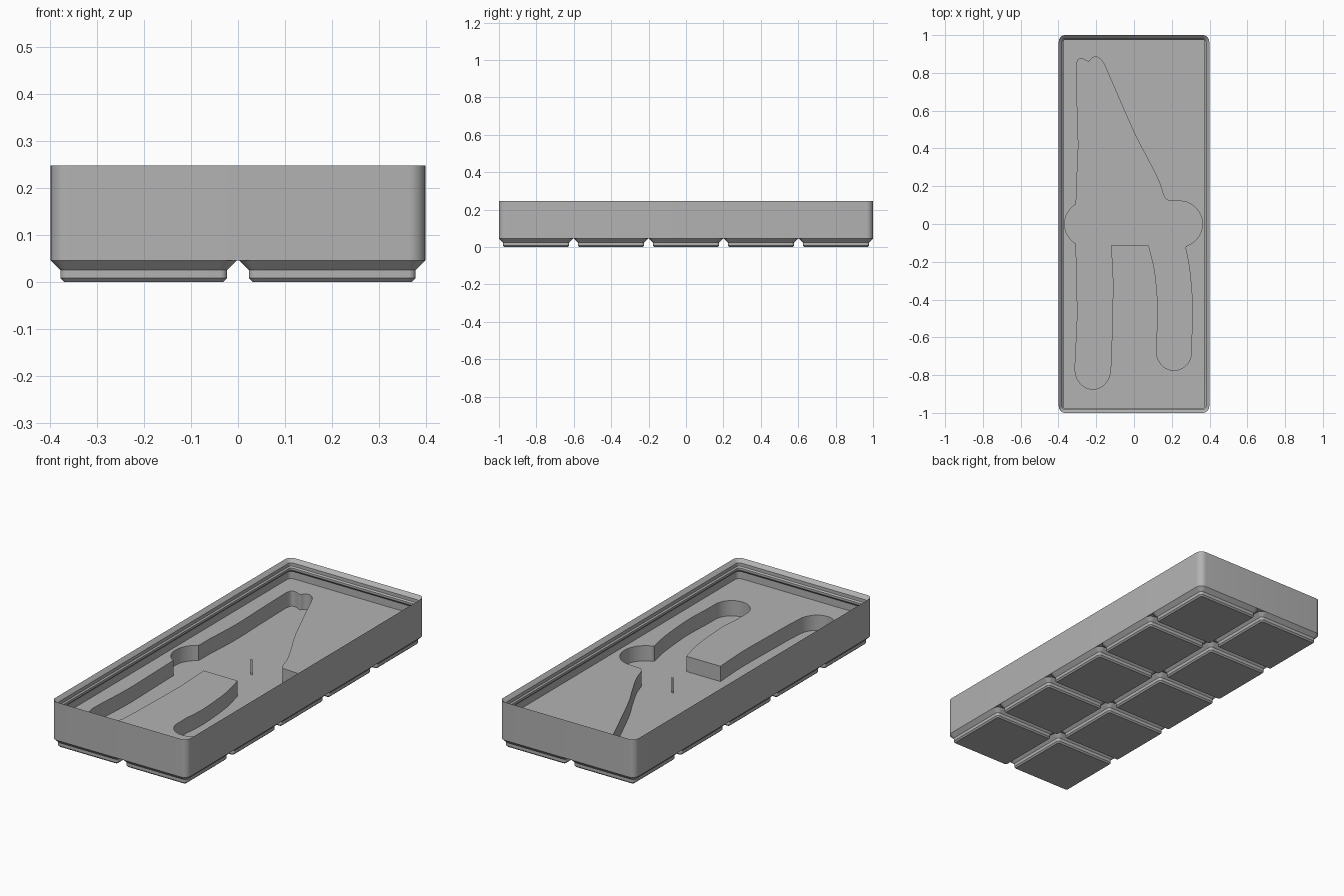
import bpy
import bmesh
from math import cos, sin, radians

cube = bpy.data.objects.get("Cube")
if cube:
    bpy.data.objects.remove(cube, do_unlink=True)

MM = 2 / 209.5            # the tray is laid out in millimetres
CELL = 42
COLUMNS, ROWS = 2, 5
GAP = 0.5
DECK, POCKET_FLOOR = 0.142, 0.061
BASE_TOP = 4.75 * MM
RIM = 0.247

grey = bpy.data.materials.new("plain grey")
grey.use_nodes = True
colour = (0.45, 0.45, 0.45, 1)
grey.diffuse_color = colour
grey.node_tree.nodes["Principled BSDF"].inputs["Base Color"].default_value = colour


def rounded_rect(width, depth, radius, steps=8):
    """Counter-clockwise rounded rectangle centred on the origin."""
    points = []
    for quarter, (sx, sy) in enumerate([(1, 1), (-1, 1), (-1, -1), (1, -1)]):
        for i in range(steps + 1):
            a = radians(90 * (quarter + i / steps))
            points.append((sx * (width / 2 - radius) + radius * cos(a),
                           sy * (depth / 2 - radius) + radius * sin(a)))
    return points


def loft(name, rings, cap_start=True, cap_end=True, at=(0, 0)):
    """Skin a list of (outline, height) rings into one object."""
    bm = bmesh.new()
    loops = [[bm.verts.new((x, y, z)) for x, y in outline] for outline, z in rings]
    for low, high in zip(loops, loops[1:]):
        for i in range(len(low)):
            j = (i + 1) % len(low)
            bm.faces.new((low[i], low[j], high[j], high[i]))
    if cap_start:
        bm.faces.new(loops[0][::-1])
    if cap_end:
        bm.faces.new(loops[-1])
    mesh = bpy.data.meshes.new(name)
    bm.to_mesh(mesh)
    bm.free()
    mesh.materials.append(grey)
    obj = bpy.data.objects.new(name, mesh)
    obj.location = (*at, 0)
    bpy.context.collection.objects.link(obj)
    return obj


def select_only(obj):
    bpy.ops.object.select_all(action='DESELECT')
    obj.select_set(True)
    bpy.context.view_layer.objects.active = obj


def smooth(obj):
    select_only(obj)
    bpy.ops.object.shade_smooth_by_angle(angle=radians(25))


def inset_ring(width, depth, inset, z):
    """Corner-rounded ring, sizes in millimetres, height in model units."""
    outline = rounded_rect(width - 2 * inset, depth - 2 * inset, 3.75 - inset)
    return [(x * MM, y * MM) for x, y in outline], z


# Tray body: outer wall, stepped stacking lip, inner wall and deck
W, D = COLUMNS * CELL - GAP, ROWS * CELL - GAP
lip = [(0, 0), (1.9, 1.9), (1.9, 3.7), (2.6, 4.4), (2.6, 5.6), (1.2, 7)]
rings = [inset_ring(W, D, 0, BASE_TOP)]
rings += [inset_ring(W, D, inset, RIM - drop * MM) for inset, drop in lip]
rings.append(inset_ring(W, D, 1.2, DECK))
body = loft("tray_body", rings)


# Tool-shaped pocket outline, in hundredths of a unit
def arc(cx, cy, rx, ry, start, end, steps=16):
    angles = [radians(start + (end - start) * i / steps) for i in range(steps + 1)]
    return [(cx + rx * cos(a), cy + ry * sin(a)) for a in angles]


def curve(points, steps=5):
    """Smooth run through the points."""
    p = [points[0], *points, points[-1]]
    out = []
    for a, b, c, d in zip(p, p[1:], p[2:], p[3:]):
        for i in range(steps):
            t = i / steps
            out.append(tuple(
                (2 * b[k] + (c[k] - a[k]) * t
                 + (2 * a[k] - 5 * b[k] + 4 * c[k] - d[k]) * t * t
                 + (3 * b[k] - a[k] - 3 * c[k] + d[k]) * t ** 3) / 2 for k in (0, 1)))
    return out + [points[-1]]


jaw_tip = curve([(-30.5, 84), (-29.5, 87), (-27, 87.3), (-24, 86), (-22.5, 87.5),
                 (-20, 88.5), (-17, 86.5), (-15, 83)])
jaw_edge = curve([(-14, 80.5), (0, 48.5), (7, 35), (13, 23), (16, 14.5), (18.5, 12.3)])
right_bulge = arc(24, 0, 12.2, 12.2, 80, -72)
right_leg_outer = curve([(27.2, -12.5), (29.5, -25), (31, -45), (30.5, -60)])
right_leg_end = arc(21.2, -68, 9.2, 9.5, 0, -180)
right_leg_inner = curve([(12, -60), (12.8, -50), (12.3, -38), (10.8, -24), (7.8, -11.5)])
left_leg_inner = curve([(-12.2, -11.5), (-11.2, -30), (-11.5, -50), (-12, -70)])
left_leg_end = arc(-21.8, -77, 9.4, 10.5, 0, -180)
left_leg_outer = curve([(-31, -70), (-30, -50), (-30.3, -30), (-30.7, -12)])
left_bulge = arc(-24.5, 0, 12.2, 12.2, -120, -240)
jaw_back = curve([(-30.5, 20), (-29.5, 40), (-30, 60), (-30.4, 78)])
pocket = (jaw_tip + jaw_edge + right_bulge + right_leg_outer + right_leg_end
          + right_leg_inner + left_leg_inner + left_leg_end + left_leg_outer
          + left_bulge + jaw_back)
outline = [(x / 100, y / 100) for x, y in reversed(pocket)]

# Cut the pocket into the deck
cutter = loft("pocket_cutter", [(outline, POCKET_FLOOR), (outline, DECK + 0.02)])
cutter.hide_render = True
cut = body.modifiers.new("pocket", 'BOOLEAN')
cut.operation = 'DIFFERENCE'
cut.solver = 'EXACT'
cut.object = cutter
select_only(body)
bpy.ops.object.modifier_apply(modifier=cut.name)
bpy.data.objects.remove(cutter, do_unlink=True)
smooth(body)

# Thin rib standing in the pocket
rib_shape = [(-0.005, -0.001), (0.005, -0.001), (0.005, 0.001), (-0.005, 0.001)]
loft("pocket_rib", [(rib_shape, POCKET_FLOOR), (rib_shape, DECK)],
     cap_start=False, at=(-0.005, 0.122))

# Grid of stepped feet under the tray
foot_profile = [(2.95, 0), (2.15, 0.8), (2.15, 2.6), (0, 4.75)]
for col in range(COLUMNS):
    for row in range(ROWS):
        foot = loft(f"foot_{col + 1}_{row + 1}",
                    [inset_ring(CELL - GAP, CELL - GAP, inset, z * MM)
                     for inset, z in foot_profile],
                    cap_end=False,
                    at=((col - (COLUMNS - 1) / 2) * CELL * MM,
                        (row - (ROWS - 1) / 2) * CELL * MM))
        smooth(foot)
